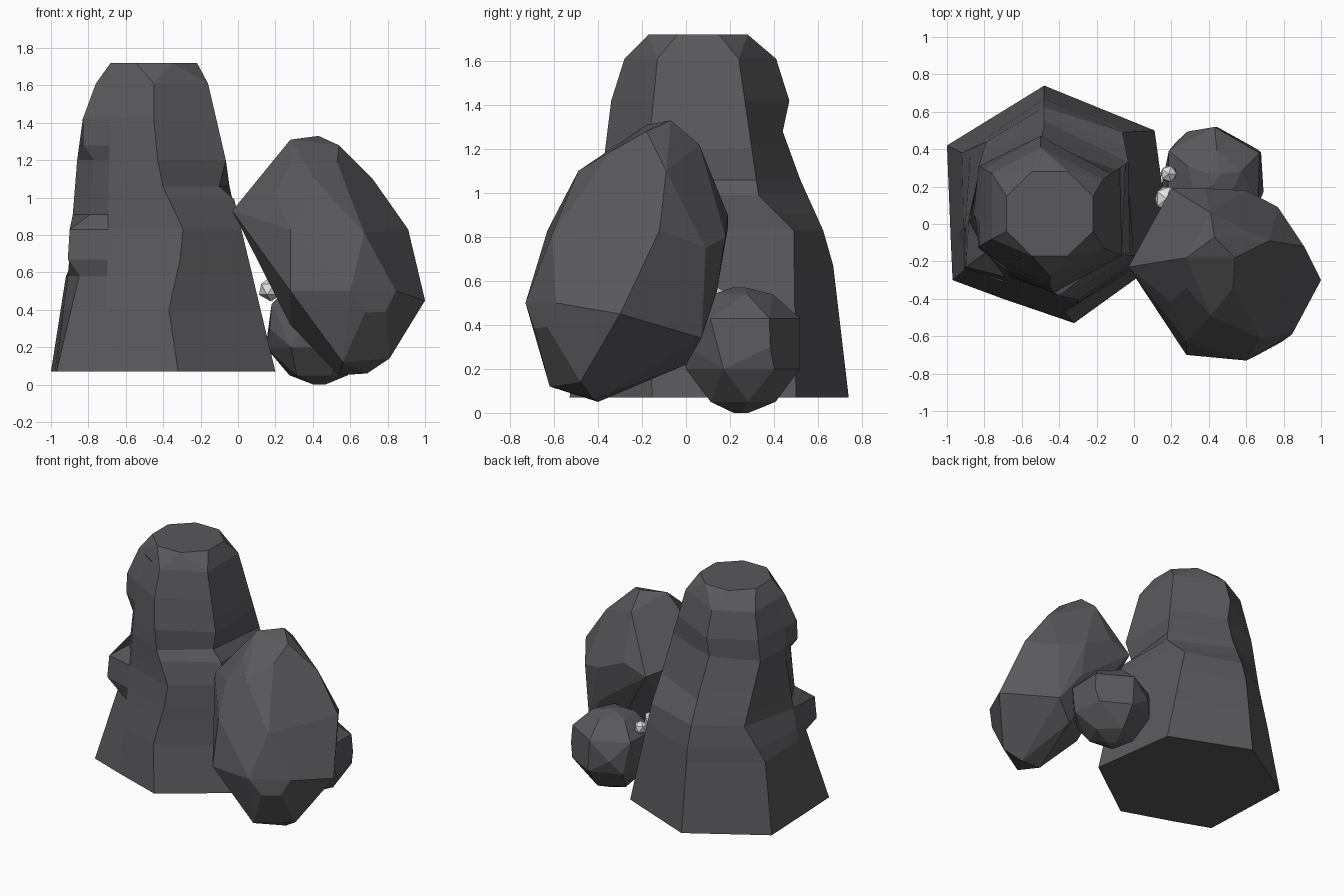
import bpy
import bmesh
import math
from mathutils import Vector

if "Cube" in bpy.data.objects:
    bpy.data.objects.remove(bpy.data.objects["Cube"], do_unlink=True)


def make_material(name, colour):
    mat = bpy.data.materials.new(name)
    mat.use_nodes = True
    mat.diffuse_color = colour
    mat.node_tree.nodes["Principled BSDF"].inputs["Base Color"].default_value = colour
    return mat


dark_stone = make_material("dark stone", (.1, .099, .106, 1))
pale_crystal = make_material("pale crystal", (.75, .75, .75, 1))


def finish(name, bm, material):
    """Turn a bmesh into a flat shaded object."""
    bmesh.ops.recalc_face_normals(bm, faces=bm.faces)
    mesh = bpy.data.meshes.new(name)
    bm.to_mesh(mesh)
    bm.free()
    mesh.materials.append(material)
    obj = bpy.data.objects.new(name, mesh)
    bpy.context.collection.objects.link(obj)
    return obj


def hull_rock(name, points, material):
    """Wrap points in a convex shell and merge its nearly flat faces."""
    bm = bmesh.new()
    result = bmesh.ops.convex_hull(bm, input=[bm.verts.new(p) for p in points])
    unused = [v for v in result["geom_interior"] if isinstance(v, bmesh.types.BMVert)]
    bmesh.ops.delete(bm, geom=unused, context="VERTS")
    bmesh.ops.dissolve_limit(bm, angle_limit=math.radians(8),
                             verts=bm.verts, edges=bm.edges)
    return finish(name, bm, material)


def point_at(ridge, height):
    """Point where a ridge line, listed upwards as (z, x, y), meets a height."""
    for (z0, *low), (z1, *high) in zip(ridge, ridge[1:]):
        if height <= z1:
            spot = Vector(low).lerp(Vector(high), (height - z0) / (z1 - z0))
            return (spot.x, spot.y, height)


# Tall rock: ridge lines run up the column and are skinned ring by ring
left_back = [(.07, -1, .42), (.58, -.92, .38), (.83, -.79, .44),
             (1.28, -.83, .31), (1.61, -.76, .27)]
back = [(.07, -.48, .74), (.75, -.48, .66), (1.06, -.48, .52),
        (1.28, -.5, .44), (1.42, -.5, .47), (1.61, -.5, .41)]
right_back = [(.07, .11, .5), (.83, -.06, .49), (.99, -.03, .33), (1.61, -.165, .24)]
right_front = [(.07, .2, -.155), (.99, -.02, -.17), (1.06, -.1, -.15),
               (1.2, -.065, -.17), (1.61, -.16, -.13)]
front = [(.07, -.32, -.53), (.4, -.37, -.47), (.8, -.28, -.41),
         (1.1, -.42, -.38), (1.42, -.45, -.34), (1.61, -.45, -.28)]
front_inner = [(.07, -.7, -.4), (.58, -.7, -.31), (1.2, -.69, -.24),
               (1.42, -.68, -.21), (1.61, -.64, -.16)]
# The notched corner steps in and out twice
left_front = [(.07, -.97, -.3), (.58, -.85, -.2), (.67, -.91, -.24),
              (.83, -.9, -.23), (.91, -.79, -.15), (1.2, -.77, -.13),
              (1.28, -.83, -.13), (1.42, -.83, -.12), (1.61, -.76, -.08)]
left_inner = [(.07, -.98, -.08), (.58, -.91, -.02), (1.2, -.86, .05),
              (1.42, -.83, .02), (1.61, -.76, .03)]

ridges = [left_back, back, right_back, right_front,
          front, front_inner, left_front, left_inner]
levels = [.07, .4, .58, .67, .83, .91, .99, 1.06, 1.2, 1.28, 1.42, 1.61]

bm = bmesh.new()
rings = [[bm.verts.new(point_at(ridge, height)) for ridge in ridges] for height in levels]
bm.faces.new(rings[0])
for lower, upper in zip(rings, rings[1:]):
    for i in range(len(lower)):
        j = (i + 1) % len(lower)
        bm.faces.new((lower[i], lower[j], upper[j], upper[i]))
finish("tall_rock", bm, dark_stone)

# Crown of the column, closing it with a flat eight-sided top
crown = [point_at(ridge, levels[-1]) for ridge in ridges]
for i in range(8):
    turn = math.tau * (i + .5) / 8
    crown.append((-.45 + .25 * math.cos(turn), .055 + .245 * math.sin(turn), 1.72))
hull_rock("tall_rock_crown", crown, dark_stone)

# Leaning boulder, listed from its crest down to its underside
boulder_crest = [
    (.28, -.18, 1.31), (.43, -.07, 1.33), (.54, -.18, 1.28),
    (.53, -.34, 1.19), (.41, -.49, 1.1), (.28, -.34, 1.18),
    (.41, .06, 1.22), (.72, -.09, 1.1), (.2, -.42, 1.02),
]
boulder_waist = [
    (-.03, -.23, .93), (.2, .19, .84), (.38, .19, .9), (.6, .18, .8),
    (.77, .09, .75), (.91, -.12, .83), (.78, -.57, .66), (.675, -.61, .81),
    (.28, -.63, .83), (.28, -.7, .5), (.6, -.73, .5), (.845, -.59, .5),
    (1, -.3, .45), (.6, .14, .55),
]
boulder_base = [
    (.79, -.63, .39), (.68, -.69, .385), (.75, .07, .34), (.6, 0, .22),
    (.28, -.3, .32), (.81, -.48, .14), (.69, -.42, .06), (.54, -.4, .05),
    (.56, -.62, .12),
]
hull_rock("leaning_boulder", boulder_crest + boulder_waist + boulder_base, dark_stone)

# Small round rock: rings of corners around a centre, wrapped in a shell
small_rock_rings = [
    # height, radius, corner count, turn
    (0, .04, 3, 0),
    (.05, .165, 5, .2),
    (.2, .28, 7, -.3),
    (.3, .29, 4, .5),
    (.43, .28, 6, .5),
    (.54, .15, 5, .2),
    (.57, .04, 3, .5),
]
points = []
for height, radius, count, start in small_rock_rings:
    for i in range(count):
        turn = start + math.tau * i / count
        points.append((.425 + radius * math.cos(turn),
                       .25 + radius * .96 * math.sin(turn), height))
hull_rock("small_rock", points, dark_stone)

# Pale crystals tucked in the gap between the rocks
crystals = [
    ("large_crystal", (.175, .135, .51), (.07, .075, .065)),
    ("little_crystal", (.185, .268, .5), (.048, .05, .05)),
]
for name, centre, size in crystals:
    bm = bmesh.new()
    bmesh.ops.create_icosphere(bm, subdivisions=1, radius=1)
    bmesh.ops.scale(bm, vec=size, verts=bm.verts)
    bmesh.ops.translate(bm, vec=centre, verts=bm.verts)
    finish(name, bm, pale_crystal)
